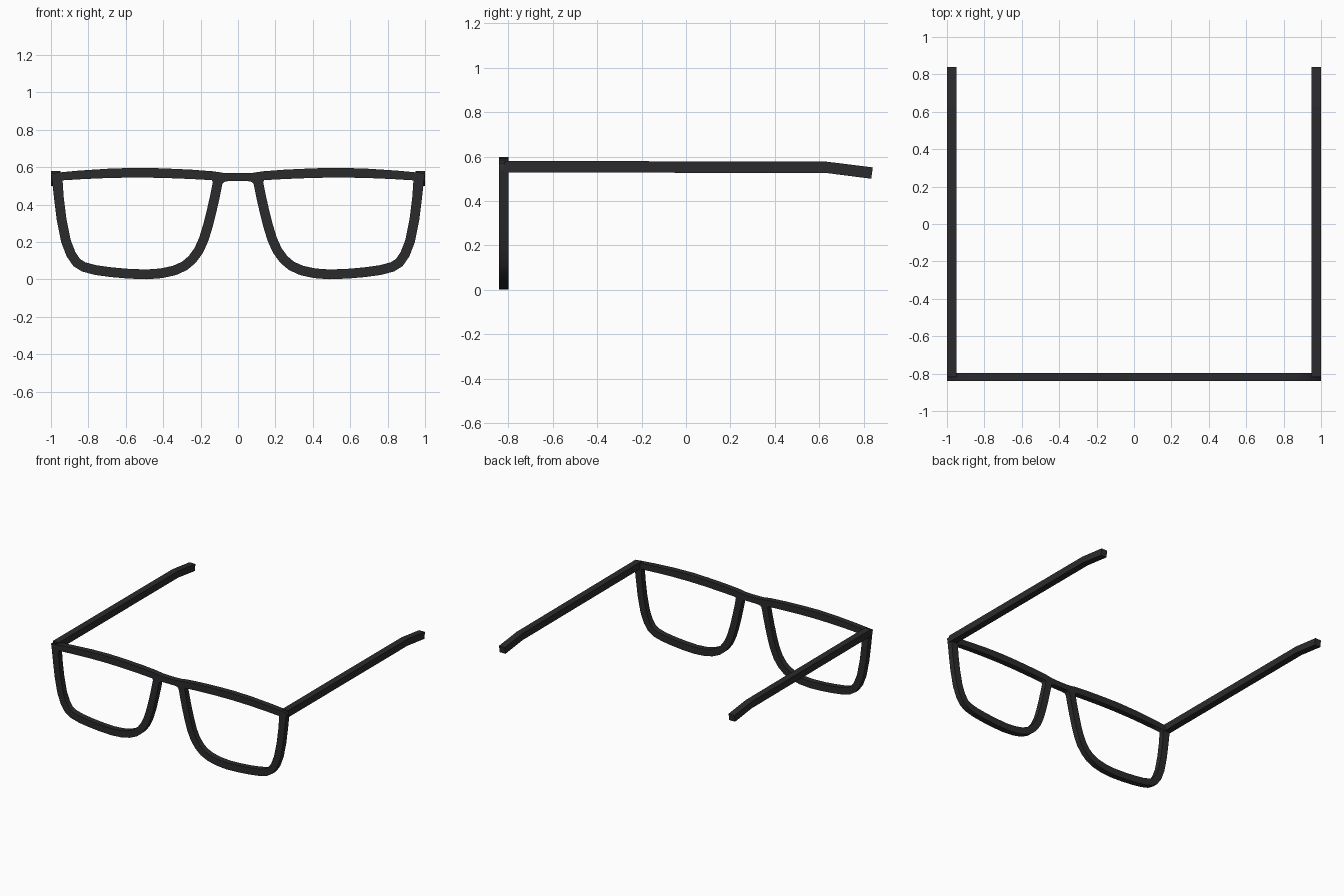
import bpy, bmesh, math
from mathutils import Vector

if "Cube" in bpy.data.objects:
    bpy.data.objects.remove(bpy.data.objects["Cube"])

black = bpy.data.materials.new("charcoal_plastic")
black.diffuse_color = (0.024, 0.024, 0.026, 1)
black.use_nodes = True
black.node_tree.nodes["Principled BSDF"].inputs["Base Color"].default_value = black.diffuse_color

HALF = 0.026                    # half the rim width
FRONT, BACK = -0.84, -0.797     # depth of the front frame


def offset(path, dist):
    """Shift an open path sideways (positive = away from the lens)."""
    out = []
    for i, p in enumerate(path):
        d = (Vector(path[min(i + 1, len(path) - 1)]) - Vector(path[max(i - 1, 0)])).normalized()
        out.append((p[0] - d.y * dist, p[1] + d.x * dist))
    return out


def mirrored(points):
    return [(-x, z) for x, z in reversed(points)]


# Front frame: centre line of one rim, from the temple round to the nose
rim = [(0.968, 0.53), (0.958, 0.44), (0.943, 0.32), (0.92, 0.205), (0.893, 0.135),
       (0.862, 0.09), (0.825, 0.067), (0.76, 0.05), (0.68, 0.039), (0.59, 0.031),
       (0.49, 0.027), (0.41, 0.033), (0.34, 0.048), (0.285, 0.073), (0.245, 0.107),
       (0.21, 0.155), (0.183, 0.215), (0.16, 0.29), (0.14, 0.37), (0.122, 0.45), (0.109, 0.515)]
brow_top = [(0.03, 0.568), (0.08, 0.57), (0.13, 0.578), (0.25, 0.587), (0.4, 0.594),
            (0.53, 0.597), (0.68, 0.593), (0.85, 0.582), (1.0, 0.568)]
brow_under = [(0.14, 0.531), (0.25, 0.537), (0.4, 0.543), (0.53, 0.545),
              (0.68, 0.543), (0.82, 0.537), (0.938, 0.53)]
bridge_under = [(0.072, 0.522), (0.05, 0.526)]

half_outline = brow_top + offset(rim, HALF) + bridge_under
hole = offset(rim, -HALF)[1:] + brow_under

curve = bpy.data.curves.new("front_frame", 'CURVE')
curve.dimensions = '2D'
curve.fill_mode = 'BOTH'
curve.extrude = (BACK - FRONT) / 2
for loop in (half_outline + mirrored(half_outline), hole, mirrored(hole)):
    spline = curve.splines.new('POLY')
    spline.points.add(len(loop) - 1)
    for pt, (x, z) in zip(spline.points, loop):
        pt.co = (x, z, 0, 1)
    spline.use_cyclic_u = True
frame = bpy.data.objects.new("front_frame", curve)
frame.location.y = (FRONT + BACK) / 2
frame.rotation_euler.x = math.pi / 2
bpy.context.collection.objects.link(frame)
bpy.context.view_layer.objects.active = frame
frame.select_set(True)
bpy.ops.object.convert(target='MESH')
frame = bpy.context.object
frame.data.materials.clear()
frame.data.materials.append(black)

# Temples: a side profile pushed out sideways, with the ear end bent down
profile = [(BACK - 0.02, 0.528), (0.63, 0.526), (0.833, 0.5),
           (0.84, 0.551), (0.63, 0.577), (BACK - 0.02, 0.58)]
for side, name in ((1, "temple_right"), (-1, "temple_left")):
    bm = bmesh.new()
    face = bm.faces.new([bm.verts.new((side * 0.95, y, z)) for y, z in profile])
    ext = bmesh.ops.extrude_face_region(bm, geom=[face], use_keep_orig=True)
    moved = [g for g in ext["geom"] if isinstance(g, bmesh.types.BMVert)]
    bmesh.ops.translate(bm, verts=moved, vec=(side * 0.05, 0, 0))
    bmesh.ops.recalc_face_normals(bm, faces=bm.faces)
    mesh = bpy.data.meshes.new(name)
    bm.to_mesh(mesh)
    bm.free()
    mesh.materials.append(black)
    bpy.context.collection.objects.link(bpy.data.objects.new(name, mesh))
